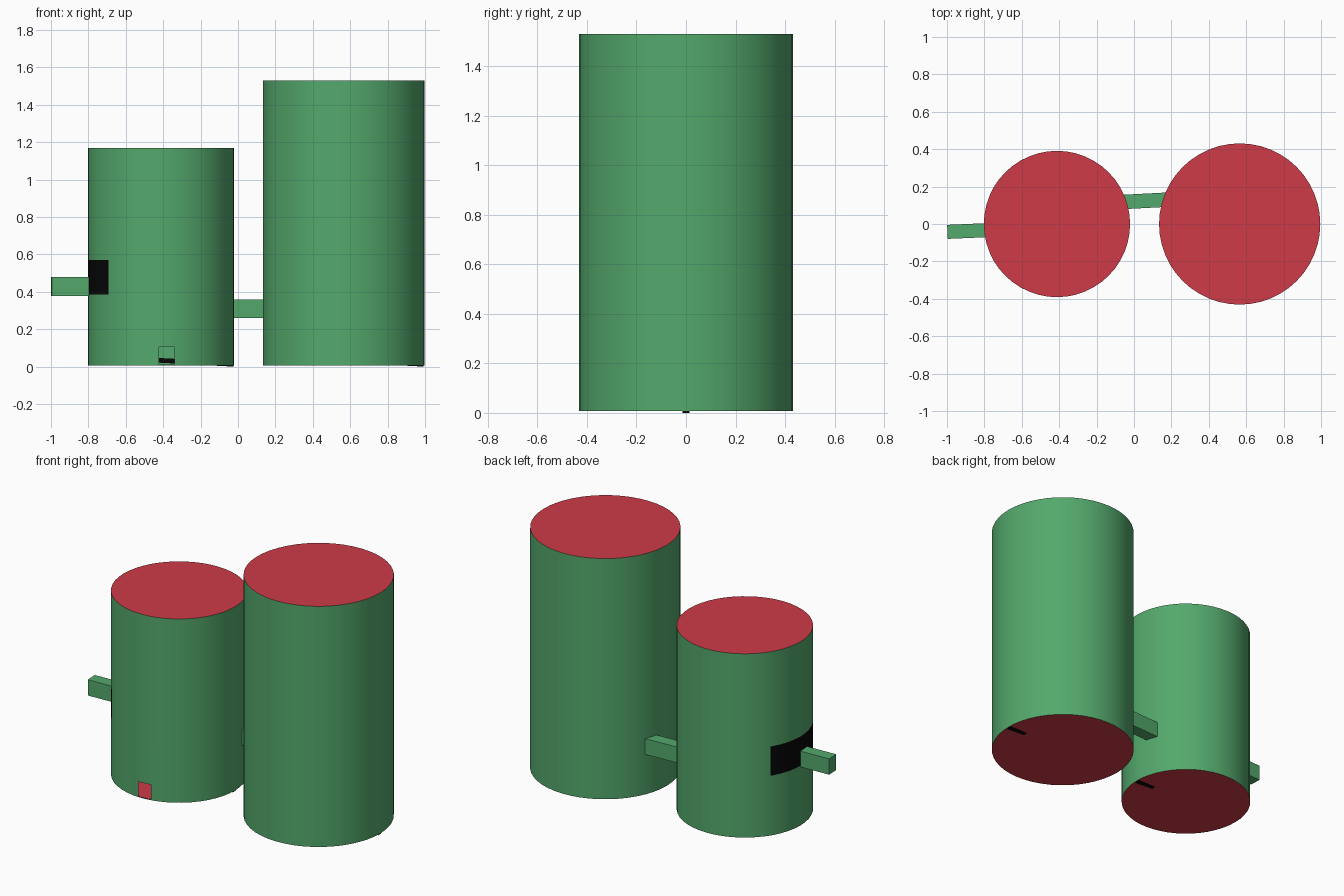
import bpy, bmesh, math
from mathutils import Matrix, Vector

if "Cube" in bpy.data.objects:
    bpy.data.objects.remove(bpy.data.objects["Cube"])


def material(name, rgb):
    m = bpy.data.materials.new(name)
    m.diffuse_color = (*rgb, 1)
    m.use_nodes = True
    m.node_tree.nodes["Principled BSDF"].inputs["Base Color"].default_value = m.diffuse_color
    return m


GREEN = material("green", (0.088, 0.395, 0.15))
RED = material("red", (0.62, 0.044, 0.065))
BLACK = material("black", (0.002, 0.002, 0.002))


def finish(bm, name, mats):
    me = bpy.data.meshes.new(name)
    bm.to_mesh(me)
    bm.free()
    for m in mats:
        me.materials.append(m)
    ob = bpy.data.objects.new(name, me)
    bpy.context.collection.objects.link(ob)
    return ob


def box(name, centre, size, mat, angle=0, axis='Z'):
    bm = bmesh.new()
    bmesh.ops.create_cube(bm, size=1, matrix=Matrix.Translation(centre)
                          @ Matrix.Rotation(angle, 4, axis)
                          @ Matrix.Diagonal((*size, 1)))
    return finish(bm, name, [mat])


def tank(name, cx, r, top, hatch=None, patch=None, sides=48):
    """Hollow tank; hatch is left open, patch is black: (angle0, angle1, z0, z1)."""
    angles = {i * 360 / sides for i in range(sides)}
    levels = {0.007, top}
    for area in (hatch, patch):
        if area:
            angles |= set(area[:2])
            levels |= set(area[2:])
    angles, levels = sorted(angles), sorted(levels)
    n = len(angles)
    bm = bmesh.new()
    rings = [[bm.verts.new((cx + r * math.cos(math.radians(a)),
                            r * math.sin(math.radians(a)), z)) for a in angles]
             for z in levels]

    def inside(area, a, z):
        return area and area[0] < a < area[1] and area[2] < z < area[3]

    for k in range(len(levels) - 1):
        z = (levels[k] + levels[k + 1]) / 2
        for i in range(n):
            j = (i + 1) % n
            a = (angles[i] + (angles[j] if j else 360)) / 2
            if inside(hatch, a, z):
                continue
            f = bm.faces.new((rings[k][i], rings[k][j], rings[k + 1][j], rings[k + 1][i]))
            f.smooth = True
            f.material_index = 2 if inside(patch, a, z) else 0
    # red lid and floor
    for ring in (rings[-1], rings[0][::-1]):
        f = bm.faces.new(ring)
        f.material_index = 1
    for e in bm.edges:
        if len(e.link_faces) == 2 and sum(f.material_index == 1 for f in e.link_faces) == 1:
            e.smooth = False
    ob = finish(bm, name, [GREEN, RED, BLACK])

    # black drain rod, sloping through the floor at the +x side
    length, thick, slope = r * 1.2, 0.025, 0.053
    box(name + "_drain_rod",
        Vector((cx + r - 0.003 - length / 2, 0, slope * length / 2 + thick / 2)),
        (length, 0.03, thick), BLACK, math.atan(slope), 'Y')
    return ob


# two tanks
tank("small_tank", -0.412, 0.391, 1.17,
     hatch=(268.5, 280.5, 0.012, 0.105), patch=(147, 224, 0.385, 0.57))
tank("large_tank", 0.565, 0.431, 1.53)

# square pipes
box("inlet_pipe", (-0.88, -0.037, 0.428), (0.235, 0.075, 0.10), GREEN, math.radians(2.5))
box("connecting_pipe", (0.06, 0.124, 0.31), (0.26, 0.077, 0.10), GREEN, math.radians(3))
